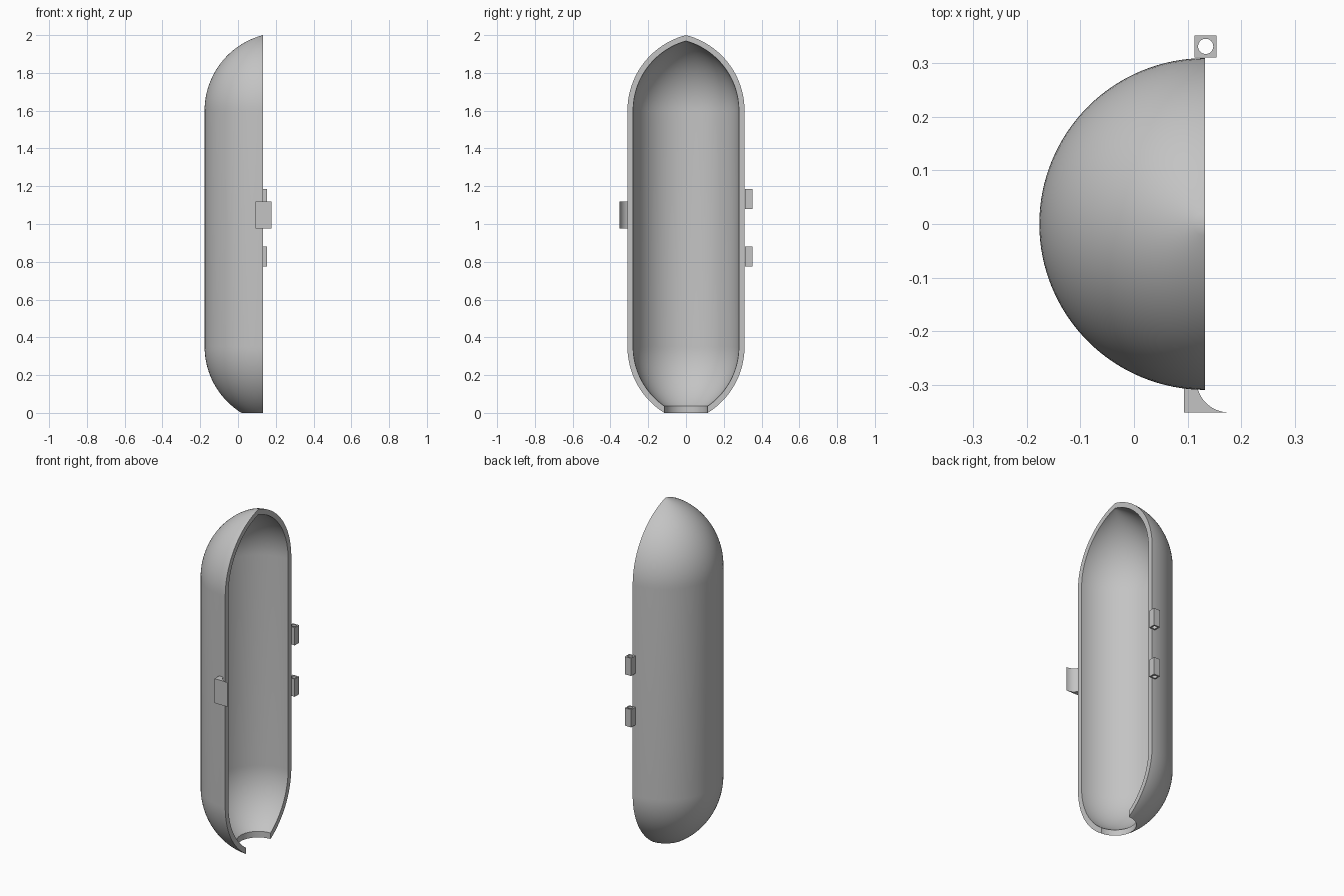
import bpy, bmesh
from math import pi, sin, cos, atan2, sqrt
from mathutils import Vector

cube = bpy.data.objects.get("Cube")
if cube:
    bpy.data.objects.remove(cube)

AXIS_X = 0.133           # flat cut plane, also the axis of the shell
RADIUS, WALL = 0.31, 0.03
ARC, ARC_C = 0.413, -0.103   # pointed end arc: radius and centre offset
Z_LOW, Z_HIGH = 0.351, 1.6   # ends of the straight wall
HOLE = 0.115

grey = bpy.data.materials.new("light grey")
grey.use_nodes = True
grey.diffuse_color = (0.55, 0.55, 0.55, 1)
grey.node_tree.nodes["Principled BSDF"].inputs["Base Color"].default_value = (0.55, 0.55, 0.55, 1)


def finish(name, bm):
    bmesh.ops.remove_doubles(bm, verts=bm.verts, dist=1e-5)
    bmesh.ops.recalc_face_normals(bm, faces=bm.faces)
    mesh = bpy.data.meshes.new(name)
    bm.to_mesh(mesh)
    bm.free()
    mesh.materials.append(grey)
    obj = bpy.data.objects.new(name, mesh)
    bpy.context.collection.objects.link(obj)
    bpy.ops.object.select_all(action='DESELECT')
    obj.select_set(True)
    bpy.context.view_layer.objects.active = obj
    bpy.ops.object.shade_smooth_by_angle(angle=pi / 6)
    return obj


def wall_profile(r, steps=24):
    """Radius and height points from the bottom hole to the pointed tip."""
    def arc(end_r, z, sign):
        top = atan2(sqrt(r * r - (end_r - ARC_C) ** 2), end_r - ARC_C)
        return [(ARC_C + r * cos(top * i / steps), z + sign * r * sin(top * i / steps))
                for i in range(steps + 1)]
    return arc(HOLE, Z_LOW, -1)[::-1] + arc(0, Z_HIGH, 1)


# Half shell: outer and inner walls revolved through a half turn
def build_shell(segments=64):
    bm = bmesh.new()
    skins = []
    for r in (ARC, ARC - WALL):
        profile = wall_profile(r)
        skins.append([[bm.verts.new((AXIS_X + p * cos(a), p * sin(a), z)) for p, z in profile]
                      for a in (pi / 2 + pi * s / segments for s in range(segments + 1))])
    outer, inner = skins
    count = len(outer[0])
    for skin in skins:
        for a, b in zip(skin, skin[1:]):
            for i in range(count - 1):
                bm.faces.new((a[i], a[i + 1], b[i + 1], b[i]))
    # Rim of the bottom hole
    for s in range(segments):
        bm.faces.new((outer[s][0], outer[s + 1][0], inner[s + 1][0], inner[s][0]))
    # Flat rims on the cut plane
    for s in (0, segments):
        for i in range(count - 1):
            bm.faces.new((outer[s][i], outer[s][i + 1], inner[s][i + 1], inner[s][i]))
    return finish("half_shell", bm)


# Hinge knuckle: square block with a round pin hole
def build_knuckle(name, z0, z1, half=0.0205, pin=0.0142, n=32):
    bm = bmesh.new()
    loops = []
    for z in (z0, z1):
        for square in (True, False):
            loop = []
            for k in range(n):
                c, s = cos(2 * pi * k / n), sin(2 * pi * k / n)
                d = half / max(abs(c), abs(s)) if square else pin
                loop.append(bm.verts.new((AXIS_X + 0.001 + d * c, 0.332 + d * s, z)))
            loops.append(loop)
    low_out, low_in, high_out, high_in = loops
    for a, b in ((low_out, low_in), (high_out, high_in), (low_out, high_out), (low_in, high_in)):
        for k in range(n):
            j = (k + 1) % n
            bm.faces.new((a[k], a[j], b[j], b[k]))
    return finish(name, bm)


# Clasp: hook with a concave scooped side, extruded upwards
def build_clasp(z0=0.975, z1=1.12, r=0.06, steps=16):
    tip_x, front_y = 0.177, -0.352
    scoop = [(tip_x - r * sin(t), front_y + r - r * cos(t))
             for t in (1.4 * i / steps for i in range(steps + 1))]
    outline = [(0.093, front_y)] + scoop + [(0.093, scoop[-1][1])]
    bm = bmesh.new()
    face = bm.faces.new([bm.verts.new((x, y, z0)) for x, y in outline])
    grown = bmesh.ops.extrude_face_region(bm, geom=[face], use_keep_orig=True)
    top = [v for v in grown["geom"] if isinstance(v, bmesh.types.BMVert)]
    bmesh.ops.translate(bm, verts=top, vec=Vector((0, 0, z1 - z0)))
    return finish("clasp", bm)


build_shell()
build_knuckle("lower_hinge_knuckle", 0.775, 0.88)
build_knuckle("upper_hinge_knuckle", 1.08, 1.185)
build_clasp()
